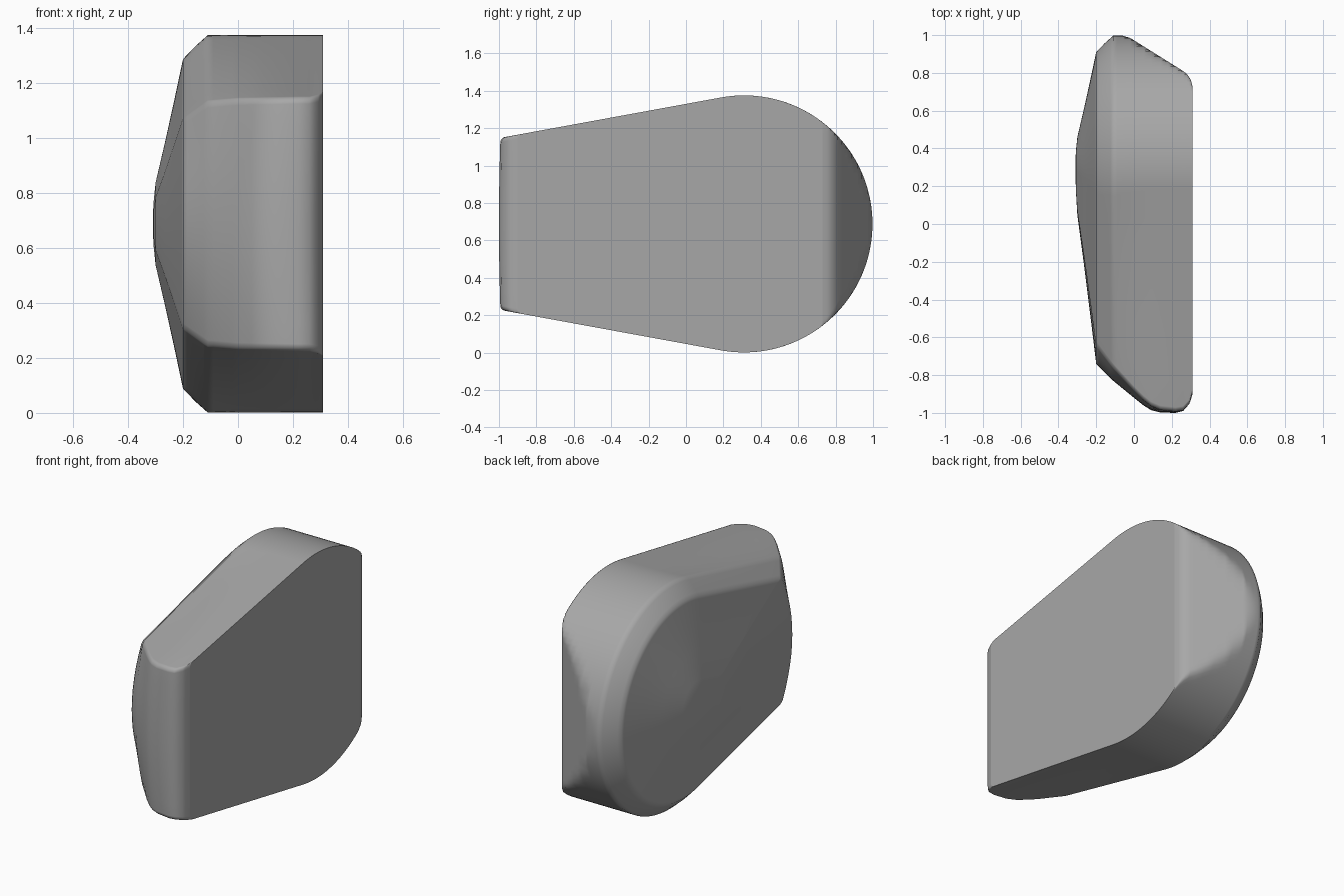
import bpy, bmesh, math

if "Cube" in bpy.data.objects:
    bpy.data.objects.remove(bpy.data.objects["Cube"])

CY, CZ, R = 0.31, 0.688, 0.687   # centre and radius of the round back end
N_ARC, N_FRONT, N_SIDE = 80, 12, 8


def lerp_table(table, x):
    """Piecewise linear lookup in a short (x, value) list."""
    if x <= table[0][0]:
        return table[0][1]
    for (x0, v0), (x1, v1) in zip(table, table[1:]):
        if x <= x1:
            return v0 + (v1 - v0) * (x - x0) / (x1 - x0)
    return table[-1][1]


# How the cross-section changes across the thickness (x)
radius = [(-0.2, 0.60), (-0.155, 0.647), (-0.11, R), (0.31, R)]
front_y = [(-0.2, -0.74), (-0.11, -0.83), (0.0, -0.92), (0.05, -0.96), (0.09, -0.985),
           (0.14, -0.998), (0.22, -1.0), (0.26, -0.99), (0.295, -0.95), (0.31, -0.90)]
front_half = [(-0.2, 0.38), (-0.11, 0.445), (0.0, 0.455), (0.22, 0.46),
              (0.26, 0.46), (0.295, 0.468), (0.31, 0.477)]
front_bow = [(-0.2, 0.10), (-0.11, 0.07), (0.0, 0.04), (0.14, 0.015), (0.31, 0.0)]
back_clip = [(-0.06, 1.0), (-0.02, 0.985), (0.26, 0.81), (0.285, 0.79),
             (0.302, 0.76), (0.31, 0.725)]


def section(x):
    """Teardrop section (y, z): clipped arc, tapered sides, bowed front."""
    r, yf, h = (lerp_table(t, x) for t in (radius, front_y, front_half))
    bow, clip = lerp_table(front_bow, x), lerp_table(back_clip, x)
    yc = yf + bow                                    # front corner
    a = math.atan2(h, yc - CY) - math.acos(r / math.hypot(yc - CY, h))
    ty, tz = CY + r * math.cos(a), r * math.sin(a)   # tangent point
    half = []                                        # upper half, back to front
    for i in range(N_ARC // 2 + 1):
        t = a * i / (N_ARC // 2)
        half.append((min(CY + r * math.cos(t), clip), r * math.sin(t)))
    for i in range(1, N_SIDE):
        t = i / N_SIDE * 0.985
        half.append((ty + (yc - ty) * t, tz + (h - tz) * t))
    # small rounded corner between side and front
    side = (yc + 0.022, h + 0.022 * (tz - h) / (ty - yc))
    face = (yf + bow * 0.9, h * 0.95)
    for i in range(6):
        t = i / 5
        w = (0.8 * (1 - t) ** 2 + 0.2 * (1 - t), 2 * t * (1 - t) * 0.8, 0.8 * t * t + 0.2 * t)
        half.append(tuple(w[0] * side[k] + w[1] * (yc, h)[k] + w[2] * face[k] for k in (0, 1)))
    for i in range(1, N_FRONT // 2 + 1):
        t = 0.95 * (1 - i / (N_FRONT // 2))
        half.append((yf + bow * t * t, h * t))
    return ([(y, CZ + z) for y, z in half]
            + [(y, CZ - z) for y, z in half[-2:0:-1]])


levels = [0.31, 0.308, 0.304, 0.299, 0.292, 0.28, 0.26, 0.22, 0.18, 0.14, 0.09, 0.05,
          0.0, -0.02, -0.06, -0.09, -0.11, -0.125, -0.155, -0.185, -0.2]
rings = [[(x, y, z) for y, z in section(x)] for x in levels]

# Shallow dome on the far side
base = section(-0.2)
for s, x in [(0.97, -0.204), (0.75, -0.232), (0.5, -0.265), (0.25, -0.30), (0.12, -0.308)]:
    rings.append([(x, CY + (y - CY) * s, CZ + (z - CZ) * s) for y, z in base])

bm = bmesh.new()
vr = [[bm.verts.new(p) for p in ring] for ring in rings]
n = len(vr[0])
for a, b in zip(vr, vr[1:]):
    for i in range(n):
        j = (i + 1) % n
        bm.faces.new((a[i], a[j], b[j], b[i]))
bm.faces.new(vr[0])
tip = bm.verts.new((-0.31, CY, CZ))
for i in range(n):
    bm.faces.new((vr[-1][i], vr[-1][(i + 1) % n], tip))
bmesh.ops.recalc_face_normals(bm, faces=bm.faces)

mesh = bpy.data.meshes.new("tapered_block")
bm.to_mesh(mesh)
bm.free()
body = bpy.data.objects.new("tapered_block", mesh)
bpy.context.collection.objects.link(body)

# Mid-grey finish
grey = bpy.data.materials.new("mid_grey")
grey.diffuse_color = (0.39, 0.39, 0.39, 1)
grey.use_nodes = True
grey.node_tree.nodes["Principled BSDF"].inputs["Base Color"].default_value = grey.diffuse_color
mesh.materials.append(grey)

# Soft shading everywhere, with the big flat face kept flat
bpy.context.view_layer.objects.active = body
body.select_set(True)
bpy.ops.object.shade_smooth()
body.modifiers.new("weighted_normals", 'WEIGHTED_NORMAL')
